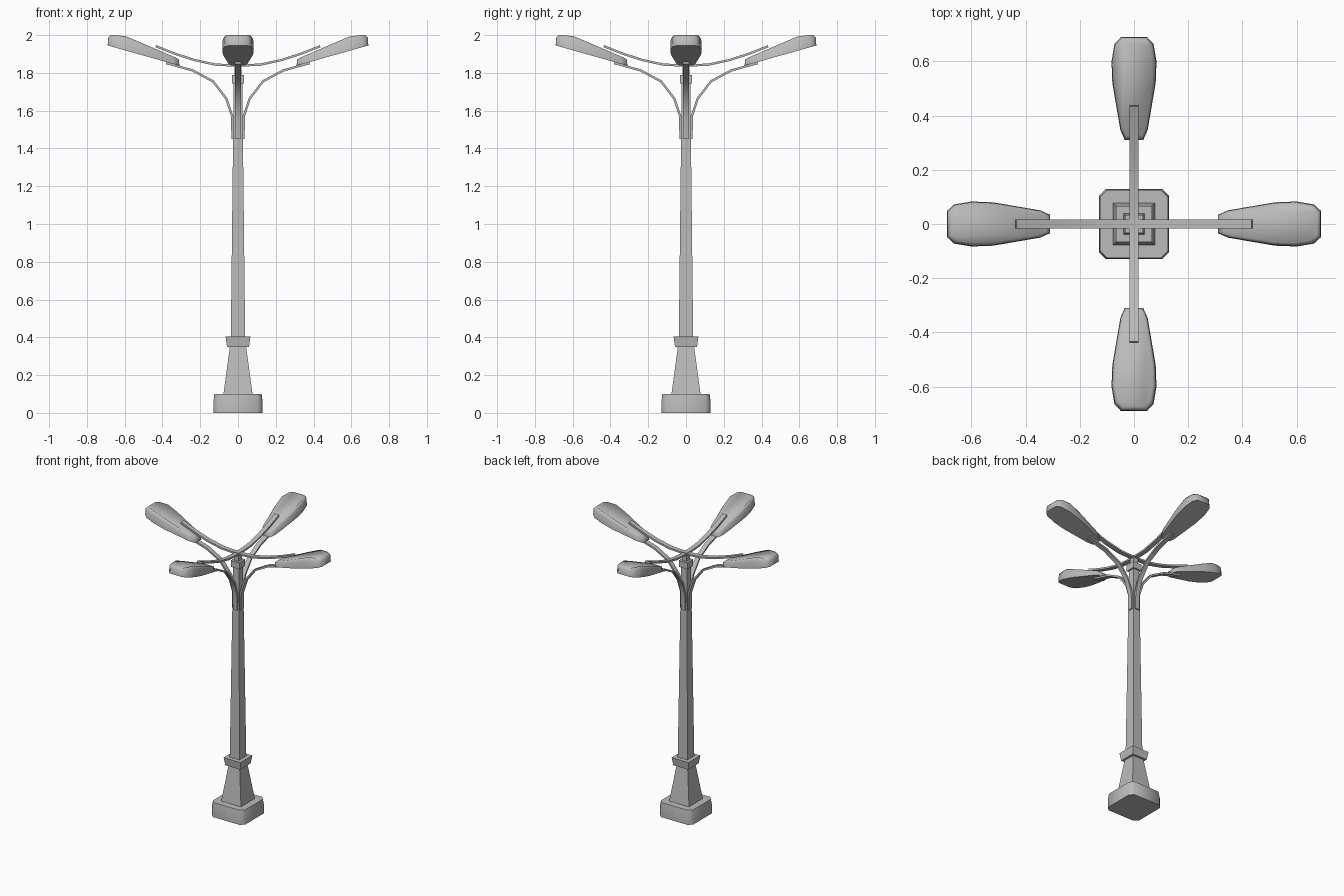
import bpy, bmesh, math
from mathutils import Matrix, Vector

cube = bpy.data.objects.get("Cube")
if cube:
    bpy.data.objects.remove(cube, do_unlink=True)

# Single painted-metal colour
grey = bpy.data.materials.new("grey_metal")
grey.use_nodes = True
COLOUR = (0.5, 0.5, 0.5, 1)
grey.diffuse_color = COLOUR
grey.node_tree.nodes["Principled BSDF"].inputs["Base Color"].default_value = COLOUR


def make_object(name, rings, turn=0, smooth=50):
    """Skin a list of equal-length closed rings and cap both ends."""
    bm = bmesh.new()
    loops = [[bm.verts.new(p) for p in ring] for ring in rings]
    n = len(loops[0])
    for a, b in zip(loops, loops[1:]):
        for i in range(n):
            j = (i + 1) % n
            bm.faces.new((a[i], a[j], b[j], b[i]))
    bm.faces.new(loops[0][::-1])
    bm.faces.new(loops[-1])
    bmesh.ops.transform(bm, matrix=Matrix.Rotation(turn, 4, 'Z'), verts=bm.verts)
    bmesh.ops.recalc_face_normals(bm, faces=bm.faces)
    mesh = bpy.data.meshes.new(name)
    bm.to_mesh(mesh)
    bm.free()
    mesh.materials.append(grey)
    obj = bpy.data.objects.new(name, mesh)
    bpy.context.collection.objects.link(obj)
    bpy.ops.object.select_all(action='DESELECT')
    obj.select_set(True)
    bpy.context.view_layer.objects.active = obj
    bpy.ops.object.shade_smooth_by_angle(angle=math.radians(smooth))
    return obj


def square(h, z, cut=0):
    """Square ring of half width h, with optional chamfered corners."""
    if not cut:
        return [(h, -h, z), (h, h, z), (-h, h, z), (-h, -h, z)]
    k = h - cut
    return [(h, -k, z), (h, k, z), (k, h, z), (-k, h, z),
            (-h, k, z), (-h, -k, z), (-k, -h, z), (k, -h, z)]


def strip(path, width, thick):
    """Rectangular rings following a path in the xz plane."""
    pts = [Vector(p) for p in path]
    rings = []
    for i, p in enumerate(pts):
        d = (pts[min(i + 1, len(pts) - 1)] - pts[max(i - 1, 0)]).normalized()
        n = Vector((-d.y, d.x)) * thick / 2
        a, b = p + n, p - n
        rings.append([(a.x, -width, a.y), (a.x, width, a.y),
                      (b.x, width, b.y), (b.x, -width, b.y)])
    return rings


# Column
make_object("base_block", [square(0.13, 0, 0.026), square(0.13, 0.06, 0.026),
                           square(0.125, 0.1, 0.026)])
make_object("plinth", [square(0.077, 0.1), square(0.043, 0.35)])
make_object("collar", [square(0.058, 0.35), square(0.066, 0.405)])
make_object("pole", [square(0.038, 0.4), square(0.026, 1.46), square(0.023, 1.75)])
make_object("pole_cap", [square(0.033, 1.745), square(0.033, 1.79)])
make_object("top_post", [square(0.018, 1.79), square(0.018, 1.848)])

# Arm paths and lamp outline, each as (distance from the pole, height or width)
UPPER = [(0, 1.838), (0.12, 1.844), (0.23, 1.868), (0.33, 1.9), (0.435, 1.941)]
LOWER = [(0.029, 1.45), (0.031, 1.57), (0.062, 1.664), (0.132, 1.755),
         (0.24, 1.813), (0.38, 1.852)]
LAMP = [(0.31, 0.034), (0.345, 0.05), (0.52, 0.08), (0.6, 0.083),
        (0.665, 0.072), (0.69, 0.048)]


def lamp_rings():
    outline = [(x, w) for x, w in LAMP] + [(x, -w) for x, w in LAMP[::-1]]

    def level(t, inset):
        ring = []
        for x, w in outline:
            s = (x - 0.31) / 0.38
            floor = 1.838 + 0.107 * s
            roof = min(1.879 + 0.15 * s, 2.0)
            x = 0.5 + (x - 0.5) * (1 - inset / 2)
            ring.append((x, w * (1 - inset), floor + (roof - floor) * t))
        return ring
    return [level(0, 0), level(0.78, 0.03), level(1, 0.16)]


# Four identical arms around the pole
for k, side in enumerate(("left", "back", "right", "front")):
    turn = k * math.pi / 2
    make_object(side + "_upper_arm", strip(UPPER, 0.016, 0.012), turn)
    make_object(side + "_lower_arm", strip(LOWER, 0.016, 0.012), turn)
    make_object(side + "_lamp_head", lamp_rings(), turn, 65)
